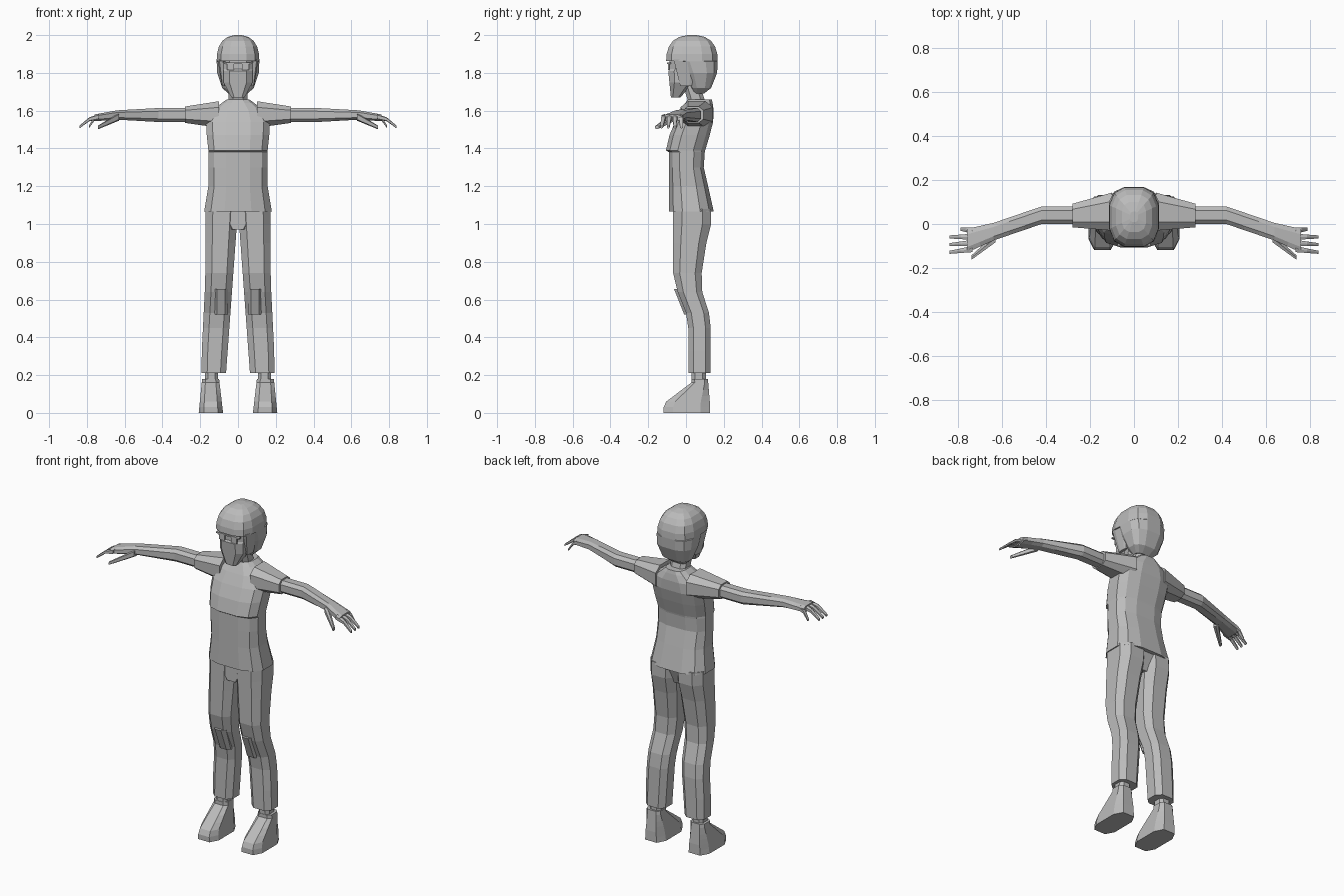
import bpy
from math import cos, sin, pi, copysign

cube = bpy.data.objects.get("Cube")
if cube:
    bpy.data.objects.remove(cube, do_unlink=True)

colour = (0.5, 0.5, 0.5, 1)
grey = bpy.data.materials.new("plain grey")
grey.use_nodes = True
grey.diffuse_color = colour
grey.node_tree.nodes["Principled BSDF"].inputs["Base Color"].default_value = colour


def ramp(value, start, end, first, last):
    """Blend evenly from first to last while value runs from start to end."""
    share = min(max((value - start) / (end - start), 0), 1)
    return first + share * (last - first)


def around(centre, half):
    """Lower and upper limit about a centre."""
    return centre - half, centre + half


def outline(sides, power):
    """Rounded box outline that fills the unit square."""
    points = []
    for i in range(sides):
        angle = 2 * pi * (i + 0.5) / sides
        c, s = cos(angle), sin(angle)
        points.append((copysign(abs(c) ** power, c), copysign(abs(s) ** power, s)))
    widest = max(a for a, b in points)
    return [(a / widest, b / widest) for a, b in points]


def loft(name, stations, section, axis="z", sides=8, power=0.7, mirror=False):
    """Skin rounded boxes whose limits at each station come from section()."""
    verts, faces = [], []
    for station in stations:
        a_low, a_high, b_low, b_high = section(station)
        for u, v in outline(sides, power):
            a = ramp(u, -1, 1, a_low, a_high)
            b = ramp(v, -1, 1, b_low, b_high)
            verts.append((a, b, station) if axis == "z" else (station, a, b))
    for start in range(0, len(verts) - sides, sides):
        for i in range(sides):
            j = (i + 1) % sides
            faces.append((start + i, start + j, start + sides + j, start + sides + i))
    faces.append(tuple(reversed(range(sides))))
    faces.append(tuple(range(len(verts) - sides, len(verts))))
    mesh = bpy.data.meshes.new(name)
    mesh.from_pydata(verts, [], faces)
    mesh.materials.append(grey)
    obj = bpy.data.objects.new(name, mesh)
    bpy.context.collection.objects.link(obj)
    if mirror:
        obj.modifiers.new("Mirror", "MIRROR")


# Shirt: flared hem, fold under the chest, hollow back, sloping shoulders
def shirt(z):
    hem = ramp(z, 1.06, 1.2, 0.18, 0.157)
    chest = ramp(z, 1.4, 1.5, 0, 0.012)
    shoulder = ramp(z, 1.58, 1.66, 0, 0.11)
    rise = ramp(z, 1.39, 1.66, 0, 1)
    front = 0.115 * rise ** 1.5 - (0.106 if z >= 1.39 else 0.09)
    back = 0.12 + 0.027 * cos(12 * (z - 1.06))
    return *around(0, hem + chest - shoulder), front, back


loft("shirt", (1.065, 1.2, 1.3, 1.38, 1.39, 1.47, 1.54, 1.6, 1.64, 1.66), shirt, sides=12)


# Short sleeves
def sleeve(x):
    inner, outer = 0.1, 0.28
    return (ramp(x, inner, outer, -0.03, -0.015), ramp(x, inner, outer, 0.143, 0.092),
            ramp(x, inner, outer, 1.51, 1.535), ramp(x, inner, outer, 1.65, 1.622))


loft("sleeve", (0.1, 0.16, 0.28), sleeve, "x", mirror=True)


# Arms sweep forward past the elbow and widen into the palms
def arm(x):
    elbow, wrist, knuckle = 0.42, 0.64, 0.76
    centre = ramp(x, elbow, knuckle, 0.04, -0.076)
    breadth = ramp(x, wrist, knuckle, 0.04, 0.054)
    height = ramp(x, wrist, knuckle, 1.577, 1.562)
    return *around(centre, breadth), *around(height, ramp(x, elbow, knuckle, 0.037, 0.018))


loft("arm", (0.24, 0.34, 0.42, 0.5, 0.57, 0.64, 0.7, 0.76), arm, "x", mirror=True)

# Fingers fan out and droop; the little one is shorter
for i, finger in enumerate(("little", "ring", "middle", "index")):
    root, tip = 0.735, 0.84 if i else 0.79

    def digit(x):
        along = ramp(x, root, tip, 0, 1)
        centre = ramp(along, 0, 1, -0.03 - 0.028 * i, -0.024 - 0.035 * i)
        radius = ramp(along, 0, 1, 0.014, 0.007)
        return *around(centre, radius), *around(1.568 - 0.055 * along ** 2, radius)

    loft(finger + "_finger", (root, (root + tip) / 2, tip), digit, "x", sides=6, mirror=True)


def thumb(x):
    along = ramp(x, 0.63, 0.74, 0, 1)
    radius = 0.02 - 0.01 * along
    return *around(-0.063 - 0.09 * along, radius), *around(1.567 - 0.055 * along, radius)


loft("thumb", (0.63, 0.69, 0.74), thumb, "x", sides=6, mirror=True)


# Trousers: legs lean outward, with a bend at the knee
def leg(z):
    knee, thigh = 0.5, 0.65
    inner = ramp(z, 0.2, 1.08, 0.064, 0)
    outer = ramp(z, 0.3, 0.7, 0.193, 0.173)
    front = ramp(z, knee, 0.7, 0.012, -0.068)
    back = ramp(z, knee, thigh, 0.131, 0.083)
    seat = ramp(z, 0.8, 1, 0, 0.05)
    return inner, outer, front, back + seat


def hips(z):
    return *around(0, ramp(z, 0.97, 1.08, 0.05, 0.16)), -0.065, ramp(z, 0.97, 1.08, 0.09, 0.13)


def knee_pad(z):
    inner, outer, front, back = leg(z)
    return 0.052, 0.128, front - 0.013, back / 2


loft("hips", (0.97, 1, 1.08), hips)
loft("trouser_leg", (0.21, 0.33, 0.45, 0.53, 0.64, 0.74, 0.9, 1, 1.08), leg, mirror=True)
loft("knee_pad", (0.52, 0.57, 0.64, 0.655), knee_pad, mirror=True)


# Ankles and shoes
def ankle(z):
    return 0.105, 0.175, 0.03, 0.105


def shoe(z):
    top = 0.18
    inner, outer = ramp(z, 0, top, 0.079, 0.1), ramp(z, 0, top, 0.208, 0.19)
    return inner, outer, ramp(z, 0.05, 0.16, -0.118, 0.028), ramp(z, 0.06, top, 0.126, 0.116)


loft("ankle", (0.16, 0.25), ankle, mirror=True)
loft("shoe", (0, 0.03, 0.06, 0.09, 0.12, 0.16, 0.18), shoe, power=0.6, mirror=True)


# Neck leans forward into the head
def neck(z):
    return *around(0, 0.05), *around(ramp(z, 1.62, 1.76, 0.065, 0.022), 0.045)


# Face: narrow chin, with a step at the spectacles
def face(z):
    chin, eyes = 1.67, 1.81
    front = ramp(z, chin, eyes, -0.08, -0.094) + (0.007 if z > eyes else 0)
    return *around(0, ramp(z, chin, 1.75, 0.035, 0.077)), front, ramp(z, chin, 1.77, -0.03, 0.06)


loft("neck", (1.62, 1.69, 1.76), neck)
loft("face", (1.67, 1.7, 1.75, 1.81, 1.82, 1.9), face, power=0.6)


# Hair: a dome whose fringe overhangs the face, open below at the front
def hair(z):
    fringe = 1.86
    reach = abs(z - fringe) / (0.14 if z > fringe else 0.18)
    dome = max(1 - reach ** 2.5, 0.01) ** 0.4
    front = 0.03 - 0.135 * dome if z > fringe else ramp(z, 1.69, fringe, 0.04, -0.045)
    return *around(0, 0.113 * dome), front, 0.035 + 0.133 * dome


def sideburn(z):
    low, high = 1.73, 1.87
    return (0.07, ramp(z, low, high, 0.085, 0.108),
            ramp(z, low, high, -0.03, -0.065), ramp(z, low, high, 0.03, 0.06))


loft("hair", (1.69, 1.72, 1.8, 1.86, 1.863, 1.9, 1.94, 1.97, 1.99, 2), hair, sides=12)
loft("sideburn", (1.73, 1.79, 1.87), sideburn, mirror=True)


# Spectacles: a thin brow bar over small lens plates
def brow_bar(z):
    return *around(0, 0.075), -0.1, -0.08


def lens(z):
    return *around(0.04, 0.018), -0.096, -0.088


loft("brow_bar", (1.848, 1.856), brow_bar, sides=4)
loft("lens", (1.815, 1.846), lens, sides=4, mirror=True)
